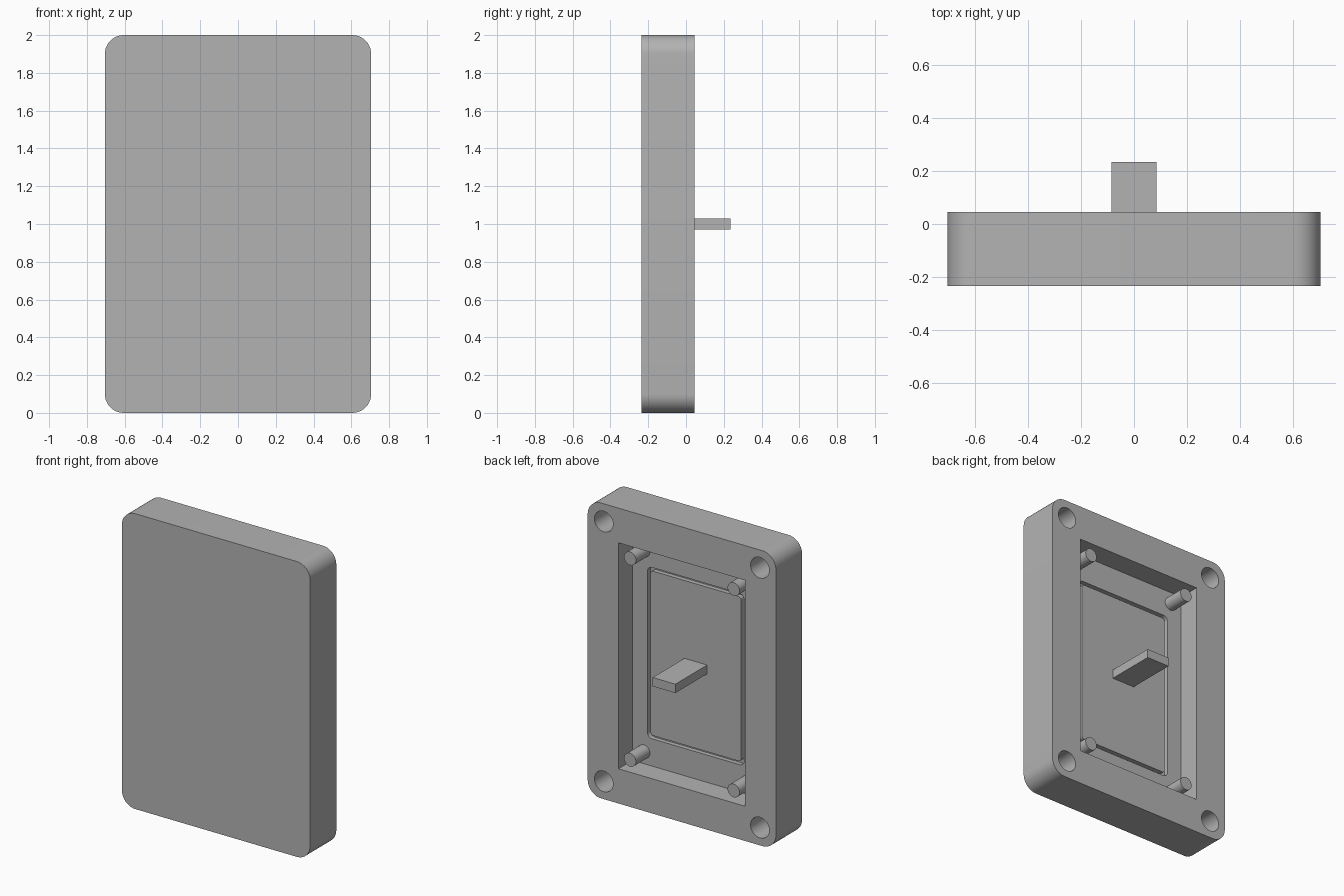
import bpy, bmesh
from math import sin, cos, pi, radians

default = bpy.data.objects.get("Cube")
if default:
    bpy.data.objects.remove(default, do_unlink=True)

grey = bpy.data.materials.new("plain grey")
grey.use_nodes = True
grey.diffuse_color = (0.45, 0.45, 0.45, 1)
grey.node_tree.nodes["Principled BSDF"].inputs["Base Color"].default_value = grey.diffuse_color

FRONT, BACK, FLOOR, TIP = -0.235, 0.045, -0.105, 0.235
MID = 1.0


def prism(name, outline, y0, y1):
    """Extrude an xz outline from y0 to y1."""
    bm = bmesh.new()
    face = bm.faces.new([bm.verts.new((x, y0, z)) for x, z in outline])
    ext = bmesh.ops.extrude_face_region(bm, geom=[face])
    moved = [v for v in ext["geom"] if isinstance(v, bmesh.types.BMVert)]
    bmesh.ops.translate(bm, verts=moved, vec=(0, y1 - y0, 0))
    bmesh.ops.recalc_face_normals(bm, faces=bm.faces)
    mesh = bpy.data.meshes.new(name)
    bm.to_mesh(mesh)
    bm.free()
    mesh.materials.append(grey)
    obj = bpy.data.objects.new(name, mesh)
    bpy.context.collection.objects.link(obj)
    return obj


def rounded(hx, hz, r, steps=10):
    """Rectangle outline with rounded corners, centred at mid height."""
    pts = []
    for k, (sx, sz) in enumerate([(1, 1), (-1, 1), (-1, -1), (1, -1)]):
        for i in range(steps + 1):
            a = (k + i / steps) * pi / 2
            pts.append((sx * (hx - r) + r * cos(a), MID + sz * (hz - r) + r * sin(a)))
    return pts


def box(hx, hz):
    return [(hx, MID + hz), (-hx, MID + hz), (-hx, MID - hz), (hx, MID - hz)]


def circle(cx, cz, r, n=32):
    return [(cx + r * cos(2 * pi * i / n), cz + r * sin(2 * pi * i / n)) for i in range(n)]


def select_only(obj):
    bpy.ops.object.select_all(action='DESELECT')
    obj.select_set(True)
    bpy.context.view_layer.objects.active = obj


def cut(target, cutter):
    """Subtract the cutter and throw it away."""
    cutter.hide_render = True
    mod = target.modifiers.new("cut", 'BOOLEAN')
    mod.operation = 'DIFFERENCE'
    mod.solver = 'EXACT'
    mod.object = cutter
    select_only(target)
    bpy.ops.object.modifier_apply(modifier=mod.name)
    bpy.data.objects.remove(cutter, do_unlink=True)


corners = [(sx, sz) for sx in (-1, 1) for sz in (-1, 1)]

# Body: rounded slab with a pocket open to the back
body = prism("body", rounded(0.705, 1.0, 0.1), FRONT, BACK)
cut(body, prism("pocket_cutter", box(0.474, 0.765), FLOOR, BACK + 0.1))

# Recess in the pocket floor; the panel inside leaves a thin groove around it
cut(body, prism("recess_cutter", rounded(0.362, 0.58, 0.035), FLOOR - 0.03, FLOOR + 0.05))

# Blind corner holes
for sx, sz in corners:
    cut(body, prism("hole_cutter", circle(sx * 0.585, MID + sz * 0.88, 0.07), BACK - 0.2, BACK + 0.1))

parts = [body]
parts.append(prism("inner_panel", rounded(0.339, 0.557, 0.02), FLOOR - 0.04, FLOOR))

# Posts standing in the pocket corners
for sx, sz in corners:
    name = ("upper" if sz > 0 else "lower") + ("_left" if sx > 0 else "_right") + "_post"
    parts.append(prism(name, circle(sx * 0.388, MID + sz * 0.682, 0.045), FLOOR - 0.01, BACK))

# Flat tab sticking out of the back
parts.append(prism("tab", box(0.085, 0.03), FLOOR - 0.01, TIP))

for obj in parts:
    select_only(obj)
    bpy.ops.object.shade_smooth_by_angle(angle=radians(30))
